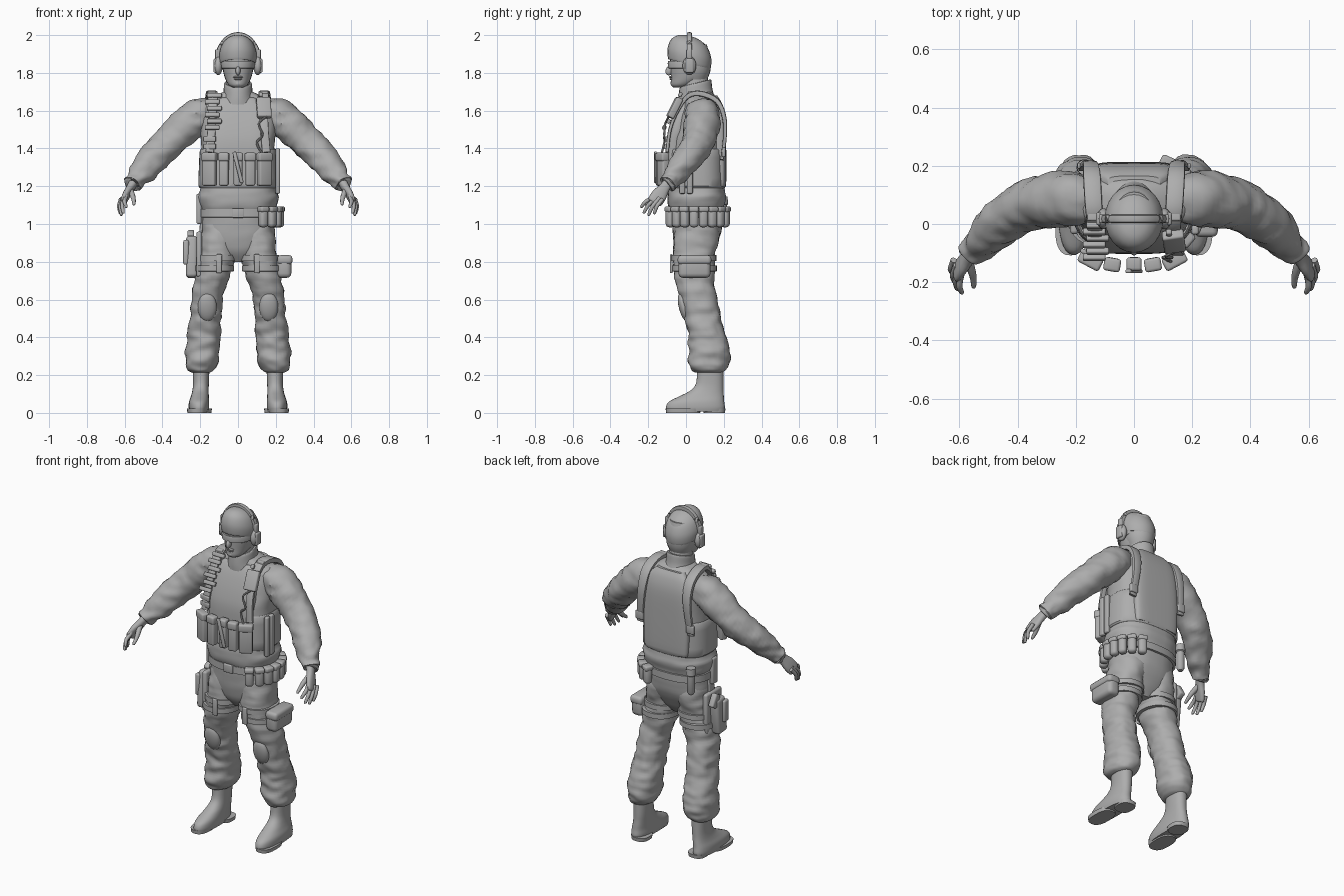
import bpy, bmesh, math
from mathutils import Vector, Euler, noise

MAT = bpy.data.materials.new("plain_grey")
MAT.diffuse_color = (0.42, 0.42, 0.42, 1)


def finish(name, bm):
    bmesh.ops.recalc_face_normals(bm, faces=bm.faces)
    me = bpy.data.meshes.new(name)
    bm.to_mesh(me)
    bm.free()
    me.materials.append(MAT)
    ob = bpy.data.objects.new(name, me)
    bpy.context.collection.objects.link(ob)
    return ob


def smooth_path(pts, steps):
    """Catmull-Rom resampling of tuples of any length."""
    out, n = [], len(pts)
    for i in range(n - 1):
        a, b, c, d = (pts[max(0, min(n - 1, k))] for k in (i - 1, i, i + 1, i + 2))
        for s in range(steps):
            t = s / steps
            out.append(tuple(0.5 * (2 * q + (r - p) * t + (2 * p - 5 * q + 4 * r - u) * t * t
                       + (3 * q - p - 3 * r + u) * t ** 3) for p, q, r, u in zip(a, b, c, d)))
    return out + [tuple(pts[-1])]


def loft(name, pts, sides=24, power=2.0, steps=4, flat=True, fold=0.0, tilt=0.0):
    """Skin of rings (x, y, z, rx, ry); flat keeps rings level, else they follow the path."""
    pts = smooth_path(pts, steps) if steps > 1 else pts
    bm, rings = bmesh.new(), []
    for i, (x, y, z, rx, ry) in enumerate(pts):
        c = Vector((x, y, z))
        u, v = Vector((1, 0, 0)), Vector((0, 1, -tilt))
        if not flat:
            t = (Vector(pts[min(i + 1, len(pts) - 1)][:3]) - Vector(pts[max(i - 1, 0)][:3])).normalized()
            ref = Vector((1, 0, 0)) if abs(t.x) < 0.5 else Vector((0, 1, 0))
            v = t.cross(ref).normalized()
            u = v.cross(t)
        ring = []
        for k in range(sides):
            a = math.tau * k / sides
            ca, sa = math.cos(a), math.sin(a)
            d = (u * math.copysign(abs(ca) ** (2 / power), ca) * max(rx, 0.001)
                 + v * math.copysign(abs(sa) ** (2 / power), sa) * max(ry, 0.001))
            p = c + d
            if fold:
                w = noise.noise(Vector((abs(p.x) * 9, p.y * 9, p.z * 24))) + 0.5 * noise.noise(p * 30)
                p += d.normalized() * fold * w
            ring.append(bm.verts.new(p))
        rings.append(ring)
    for r0, r1 in zip(rings, rings[1:]):
        for k in range(sides):
            j = (k + 1) % sides
            bm.faces.new((r0[k], r0[j], r1[j], r1[k]))
    bm.faces.new(rings[0])
    bm.faces.new(rings[-1])
    return finish(name, bm)


def box(name, loc, size, rot=(0, 0, 0), bevel=0.012):
    bm = bmesh.new()
    bmesh.ops.create_cube(bm, size=1)
    bmesh.ops.scale(bm, vec=size, verts=bm.verts)
    bmesh.ops.bevel(bm, geom=bm.edges[:], offset=min(bevel, min(size) * 0.45), segments=3,
                    profile=0.5, affect='EDGES')
    ob = finish(name, bm)
    ob.location, ob.rotation_euler = loc, Euler([math.radians(r) for r in rot])
    return ob


def ball(name, loc, size, rot=(0, 0, 0)):
    bm = bmesh.new()
    bmesh.ops.create_uvsphere(bm, u_segments=20, v_segments=12, radius=1)
    bmesh.ops.scale(bm, vec=size, verts=bm.verts)
    ob = finish(name, bm)
    ob.location, ob.rotation_euler = loc, Euler([math.radians(r) for r in rot])


def flip(pts, s):
    return [(p[0] * s,) + tuple(p[1:]) for p in pts]


# head, neck and collar
loft("head", [(0, -.035, 1.722, .025, .03), (0, -.02, 1.737, .05, .06), (0, .012, 1.775, .07, .092),
              (0, .018, 1.83, .082, .1), (0, .02, 1.89, .086, .105), (0, .02, 1.95, .07, .09)])
loft("neck", [(0, .06, 1.64, .08, .08), (0, .05, 1.72, .066, .075), (0, .04, 1.8, .06, .07)])
loft("collar", [(0, .055, 1.655, .092, .095), (0, .05, 1.69, .078, .09), (0, .05, 1.74, .074, .084),
                (0, .05, 1.745, .066, .076)], tilt=-.25)
loft("cap", [(0, .018, 1.85, .09, .105), (0, .018, 1.851, .097, .113), (0, .018, 1.9, .1, .116),
             (0, .017, 1.95, .084, .1), (0, .016, 1.98, .057, .07), (0, .015, 1.994, .026, .032),
             (0, .015, 1.997, .001, .001)], tilt=.22)
loft("cap_back", [(0, .045, 1.76, .06, .065), (0, .045, 1.81, .08, .084), (0, .04, 1.88, .088, .092)])
loft("glasses", [(0, .012, 1.822, .084, .1), (0, .012, 1.826, .089, .107), (0, .012, 1.852, .091, .109),
                 (0, .012, 1.862, .088, .106)], steps=1, sides=32)
ball("nose", (0, -.088, 1.812), (.013, .02, .026), (-20, 0, 0))
ball("upper_lip", (0, -.078, 1.778), (.026, .012, .006))
ball("lower_lip", (0, -.075, 1.768), (.022, .012, .007))
ball("chin", (0, -.06, 1.743), (.026, .022, .018))

# headset
band = [(math.cos(a) * .108, .018, 1.865 + math.sin(a) * .137, .011, .014)
        for a in [math.pi * i / 20 for i in range(21)]]
loft("headset_band", [(x, y, z, b, b) for x, y, z, a, b in band], 8, 4, 1, flat=False)
for s in (1, -1):
    ball("ear_cup", (.105 * s, .018, 1.838), (.024, .036, .05))
    box("ear_cup_shell", (.12 * s, .018, 1.838), (.02, .045, .075), bevel=.008)
    box("headset_clip", (.112 * s, .018, 1.9), (.018, .03, .05), bevel=.006)

# shirt and hips
loft("shirt", [(0, .06, 1.05, .18, .13), (0, .055, 1.09, .2, .146), (0, .055, 1.14, .213, .155),
               (0, .055, 1.2, .2, .148), (0, .055, 1.4, .192, .14), (0, .07, 1.52, .205, .122),
               (0, .08, 1.6, .215, .105), (0, .078, 1.65, .185, .088), (0, .07, 1.68, .12, .08),
               (0, .06, 1.7, .075, .07)], 40, 2.5, fold=.006)
loft("hips", [(0, .045, .8, .04, .06), (0, .045, .86, .14, .1), (0, .055, .94, .187, .125),
              (0, .06, 1.02, .19, .135), (0, .06, 1.09, .185, .135)], 36, 2.4, fold=.004)
loft("belt", [(0, .058, 1.035, .195, .14), (0, .058, 1.036, .204, .15), (0, .058, 1.079, .204, .15),
              (0, .058, 1.08, .195, .14)], 40, 2.4, 1)
box("belt_buckle", (0, -.094, 1.058), (.06, .015, .05), bevel=.005)

# vest: wrap, chest plate, back plate
loft("vest_wrap", [(0, .055, 1.195, .195, .145), (0, .055, 1.2, .21, .156), (0, .055, 1.3, .207, .154),
                   (0, .055, 1.39, .202, .152), (0, .055, 1.395, .19, .14)], 40, 2.6, 2)
loft("chest_plate", [(0, -.06, 1.2, .13, .04), (0, -.062, 1.4, .14, .04), (0, -.045, 1.5, .145, .04),
                     (0, -.015, 1.6, .13, .035), (0, .012, 1.66, .1, .03), (0, .02, 1.67, .08, .02)], 32, 4)
loft("back_plate", [(0, .17, 1.2, .135, .035), (0, .175, 1.22, .145, .038), (0, .175, 1.4, .15, .038),
                    (0, .17, 1.56, .14, .038), (0, .155, 1.64, .125, .034), (0, .14, 1.68, .09, .025)], 32, 4)
for s in (1, -1):
    side = "left_" if s > 0 else "right_"
    # shoulder straps with buckles
    loft(side + "vest_strap", flip([(.17, .19, 1.34, .022, .009), (.16, .205, 1.45, .022, .01),
         (.15, .203, 1.56, .026, .012), (.145, .165, 1.65, .03, .014), (.14, .08, 1.69, .03, .015),
         (.135, .01, 1.677, .028, .013), (.135, -.045, 1.6, .024, .01), (.14, -.085, 1.5, .022, .009),
         (.15, -.1, 1.38, .022, .009)], s), 12, 5, 4, flat=False)
    box(side + "strap_buckle", (.138 * s, .03, 1.692), (.045, .04, .022), (-8, 0, 0), .006)
    box(side + "strap_clip", (.17 * s, .2, 1.38), (.05, .02, .05), bevel=.006)

    # sleeve and hand
    loft(side + "sleeve", flip([(.13, .085, 1.59, .07, .075), (.2, .085, 1.575, .092, .092),
         (.26, .083, 1.535, .094, .094), (.33, .07, 1.465, .087, .088), (.39, .05, 1.405, .083, .086),
         (.45, .01, 1.345, .076, .082), (.5, -.04, 1.285, .064, .07), (.54, -.08, 1.235, .052, .056),
         (.557, -.095, 1.213, .046, .05), (.56, -.1, 1.208, .03, .035)], s), 28, 2, 5, flat=False, fold=.012)
    loft(side + "palm", flip([(.55, -.09, 1.225, .024, .027), (.57, -.115, 1.19, .021, .029),
         (.59, -.14, 1.155, .019, .04), (.607, -.163, 1.12, .015, .04), (.61, -.168, 1.112, .01, .032)], s),
         16, 2.4, 3, flat=False)
    for i in range(4):
        kx, ky, kz = .597 + .009 * i, -.187 + .017 * i, 1.135 - .006 * i
        tx, ty, tz = ((.592, -.235, 1.092), (.608, -.222, 1.062), (.618, -.197, 1.05), (.624, -.167, 1.058))[i]
        mx, my, mz = (kx + tx) / 2 + .006, (ky + ty) / 2 - .004, (kz + tz) / 2 + .004
        loft(side + "finger", flip([(kx - .004, ky + .012, kz + .015, .011, .011), (kx, ky, kz, .011, .011),
             (mx, my, mz, .0105, .0105), (tx, ty, tz, .008, .008), (tx, ty - .003, tz - .006, .002, .002)], s),
             10, 2, 3, flat=False)
    loft(side + "thumb", flip([(.57, -.125, 1.18, .016, .016), (.558, -.162, 1.15, .014, .014),
         (.552, -.19, 1.125, .011, .011), (.551, -.215, 1.105, .008, .008),
         (.551, -.219, 1.1, .002, .002)], s), 10, 2, 3, flat=False)

    # trouser leg, bloused over the boot
    loft(side + "trouser_leg", flip([(.1, .06, 1.0, .085, .115), (.104, .048, .9, .095, .116),
         (.112, .042, .82, .098, .112), (.138, .046, .72, .092, .106), (.16, .062, .62, .085, .096),
         (.17, .08, .53, .083, .096), (.177, .105, .44, .087, .097), (.183, .122, .36, .089, .104),
         (.188, .122, .28, .086, .112), (.194, .12, .23, .07, .09), (.197, .12, .215, .05, .07)], s),
         32, 2.2, 7, fold=.011)
    ball(side + "knee_pad", (.163 * s, -.012, .56), (.05, .026, .078), (14, 0, 0))
    for z, cx, cy in ((.82, .112, .042), (.765, .127, .044)):
        loft(side + "thigh_strap", flip([(cx, cy, z - .016, .095, .108), (cx, cy, z - .015, .106, .119),
             (cx, cy, z + .015, .106, .119), (cx, cy, z + .016, .095, .108)], s), 32, 2.2, 1)
    box(side + "thigh_buckle", (.1 * s, -.078, .79), (.03, .014, .1), bevel=.005)

    # boot, toe turned out
    def toe_out(pts):
        return [(x + (.12 - y) * .16, y, z, a, b) for x, y, z, a, b in pts]
    boot = loft(side + "boot", flip(toe_out([(.196, .05, .008, .05, .15), (.196, .05, .03, .054, .156),
         (.196, .056, .06, .053, .146), (.196, .085, .09, .047, .115), (.197, .112, .12, .043, .086),
         (.197, .126, .16, .042, .072), (.197, .128, .24, .045, .07)]), s), 28, 2.3)
    for nm, y, ry in (("boot_sole", -.015, .09), ("boot_heel", .15, .056)):
        loft(side + nm, flip(toe_out([(.196, y, 0, .05, ry), (.196, y, .022, .053, ry + .003)]), s), 24, 2.6, 1)

# magazine pouches across the vest front
for x, y, w, r in ((-.15, -.122, .075, -28), (-.075, -.137, .05, -10), (0, -.135, .045, 0),
                   (.065, -.137, .05, 10), (.14, -.122, .075, 28)):
    box("magazine_pouch", (x, y, 1.285), (w, .042, .165), (0, 0, r), .01)
    box("pouch_flap", (x, y - .003, 1.355), (w + .008, .046, .045), (0, 0, r), .01)
box("shears", (.0, -.162, 1.3), (.02, .014, .17), (0, -14, 0), .005)
for y in (-.02, .02):
    box("side_magazine", (.21, y, 1.28), (.025, .032, .24), bevel=.008)

# chest webbing, radio and cable
for i in range(6):
    z = 1.68 - .034 * i
    box("webbing_loop", (-.125 - .012 * (i % 2), -.005 - .022 * i, z), (.078, .022, .024), (-25, 0, 0), .006)
for z in (1.41, 1.45):
    box("webbing_patch", (-.15, -.1, z), (.07, .016, .028), (0, 0, -15), .005)
box("radio", (.137, -.06, 1.615), (.075, .036, .115), (-27, 0, 8), .008)
box("radio_knob", (.12, -.03, 1.685), (.02, .02, .025), (-27, 0, 0), .006)
loft("radio_cable", [(.15, -.09, 1.57, .006, .006), (.11, -.11, 1.53, .006, .006), (.13, -.115, 1.47, .006, .006),
     (.1, -.115, 1.43, .006, .006), (.13, -.13, 1.37, .006, .006)], 8, 2, 5, flat=False)

# grenade pouches round the left hip
for i in range(8):
    a = math.radians(-58 + 17.5 * i)
    x, y = .222 * math.cos(a) ** .8, .058 + .165 * math.sin(a)
    rot = (0, 0, math.degrees(a))
    box("hip_pouch", (x, y, 1.035), (.046, .048, .105), rot, .018)
    box("hip_pouch_lid", (x, y, 1.078), (.052, .052, .03), rot, .01)

# tool at the right hip
loft("hip_tool", [(-.17, .195, .985, .014, .014), (-.17, .195, 1.0, .022, .022), (-.17, .195, 1.1, .022, .022),
                  (-.17, .195, 1.105, .028, .028), (-.17, .195, 1.145, .026, .026)], 14, 2, 1)
box("hip_sheath", (-.205, .03, 1.08), (.03, .05, .16), bevel=.01)

# holster with pistol on the right thigh, pouch on the left
box("holster_panel", (-.205, .04, .84), (.03, .15, .24), bevel=.012)
box("holster", (-.245, .04, .825), (.06, .085, .22), (-6, 0, 0), .018)
box("pistol_grip", (-.25, .085, .925), (.036, .05, .08), (30, 0, 0), .01)
box("holster_magazine", (-.275, .02, .85), (.03, .045, .13), bevel=.01)
box("holster_hanger", (-.195, .04, .985), (.016, .05, .14), (0, 4, 0), .005)
box("thigh_pouch", (.245, .045, .775), (.075, .17, .12), (0, 0, 0), .024)
box("thigh_pouch_flap", (.248, .045, .81), (.08, .178, .05), (0, 0, 0), .018)

# smooth shading with sharp edges kept
for ob in bpy.context.scene.objects:
    ob.select_set(True)
    bpy.context.view_layer.objects.active = ob
bpy.ops.object.shade_smooth_by_angle(angle=math.radians(40))
